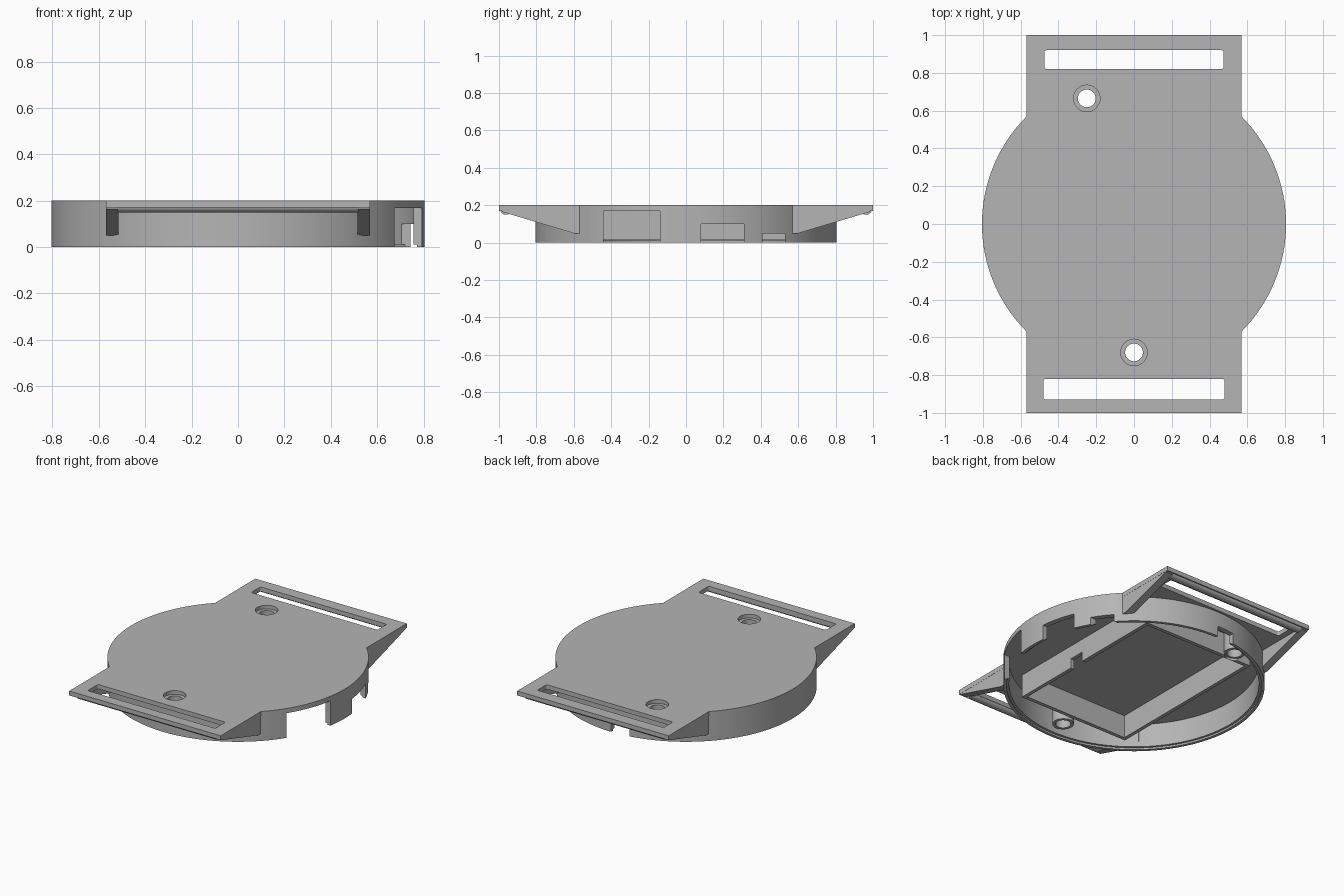
import bpy, bmesh, math

if "Cube" in bpy.data.objects:
    bpy.data.objects.remove(bpy.data.objects["Cube"], do_unlink=True)

grey = bpy.data.materials.new("plain grey")
grey.use_nodes = True
COLOUR = (0.46, 0.46, 0.46, 1)
grey.diffuse_color = COLOUR
grey.node_tree.nodes["Principled BSDF"].inputs["Base Color"].default_value = COLOUR


def prism(name, outline, lo, hi, axis="z"):
    """Extrude a flat outline: (x, y) along z, or (y, z) along x."""
    bm = bmesh.new()
    place = (lambda p: (p[0], p[1], lo)) if axis == "z" else (lambda p: (lo, p[0], p[1]))
    face = bm.faces.new([bm.verts.new(place(p)) for p in outline])
    top = bmesh.ops.extrude_face_region(bm, geom=[face])["geom"]
    move = (0, 0, hi - lo) if axis == "z" else (hi - lo, 0, 0)
    bmesh.ops.translate(bm, vec=move, verts=[v for v in top if isinstance(v, bmesh.types.BMVert)])
    bmesh.ops.recalc_face_normals(bm, faces=bm.faces)
    mesh = bpy.data.meshes.new(name)
    bm.to_mesh(mesh)
    bm.free()
    obj = bpy.data.objects.new(name, mesh)
    bpy.context.collection.objects.link(obj)
    mesh.materials.append(grey)
    return obj


def box(name, x0, x1, y0, y1, z0, z1):
    return prism(name, [(x0, y0), (x1, y0), (x1, y1), (x0, y1)], z0, z1)


def disc(name, x, y, r, z0, z1, n=48):
    ring = [(x + r * math.cos(math.tau * i / n), y + r * math.sin(math.tau * i / n)) for i in range(n)]
    return prism(name, ring, z0, z1)


def rounded(name, x0, x1, y0, y1, z0, z1, r=0.012):
    pts = []
    for cx, cy, start in ((x1 - r, y1 - r, 0), (x0 + r, y1 - r, 90), (x0 + r, y0 + r, 180), (x1 - r, y0 + r, 270)):
        for step in range(5):
            a = math.radians(start + step * 22.5)
            pts.append((cx + r * math.cos(a), cy + r * math.sin(a)))
    return prism(name, pts, z0, z1)


def boolean(target, tool, kind="DIFFERENCE"):
    mod = target.modifiers.new("cut", "BOOLEAN")
    mod.operation, mod.solver, mod.object = kind, "EXACT", tool
    bpy.context.view_layer.objects.active = target
    bpy.ops.object.modifier_apply(modifier=mod.name)
    bpy.data.objects.remove(tool, do_unlink=True)


def smooth(obj):
    bpy.ops.object.select_all(action="DESELECT")
    obj.select_set(True)
    bpy.context.view_layer.objects.active = obj
    bpy.ops.object.shade_smooth_by_angle(angle=math.radians(30))


CEILING = 0.17
TOP = 0.2
SCREWS = [(-0.25, 0.665), (0, -0.68)]

# Round cover with a hollow underside and a thin stepped rim
cover = disc("round_cover", 0, 0, 0.805, 0, TOP, 160)
boolean(cover, disc("hollow", 0, 0, 0.77, -0.1, CEILING, 160))
boolean(cover, disc("rim_step", 0, 0, 0.785, -0.1, 0.012, 160))

# Strap plate merged into the cover top
boolean(cover, box("strap_plate", -0.57, 0.57, -1, 1, CEILING, TOP), "UNION")

# Strap slots
for y0, y1, half in ((0.82, 0.92, 0.475), (-0.93, -0.82, 0.48)):
    boolean(cover, rounded("slot", -half, half, y0, y1, 0.1, 0.3))

# Connector openings in the rim
for x0, x1, y0, y1, z1 in ((0.5, 0.9, -0.44, -0.14, 0.168), (0.5, 0.9, 0.08, 0.31, 0.1),
                           (0.5, 0.9, 0.41, 0.53, 0.05), (-0.13, 0.0, 0.7, 0.9, 0.07)):
    boolean(cover, box("opening", x0, x1, y0, y1, -0.1, z1))

# Screw holes with sunken heads, and their bosses below
for i, (x, y) in enumerate(SCREWS):
    boolean(cover, disc("hole", x, y, 0.047, 0.1, 0.3))
    boolean(cover, disc("head", x, y, 0.07, TOP - 0.025, 0.3))
    boss = disc(f"screw_boss_{i + 1}", x, y, 0.066, 0.03, CEILING + 0.002)
    boolean(boss, disc("hole", x, y, 0.047, -0.1, 0.3))
    smooth(boss)
smooth(cover)

# Rectangular compartment wall under the cover
X0, X1, Y0, Y1, T = -0.38, 0.425, -0.545, 0.63, 0.025
wall = box("compartment_wall", X0 - T, X1, Y0 - T, Y1, 0.015, CEILING + 0.002)
boolean(wall, box("inside", X0, X1 - T, Y0, Y1 - T, -0.1, 0.3))
boolean(wall, box("cable_notch", X1 - 0.1, X1 + 0.1, -0.1, 0.01, -0.1, 0.08))
for x, y in SCREWS:
    boolean(wall, disc("hole", x, y, 0.06, -0.1, 0.3))

# Sloping gussets and rounded strap bars under each tab
for side, end in ((1, "back"), (-1, "front")):
    profile = [(0.57 * side, 0.05), (0.6 * side, 0.05), (0.985 * side, 0.165),
               (0.985 * side, 0.175), (0.57 * side, 0.175)]
    for x, hand in ((0.515, "left"), (-0.569, "right")):
        prism(f"{end}_{hand}_gusset", profile, x, x + 0.054, "x")
    arc = [math.radians(180 + a) for a in range(0, 181, 15)]
    bar = [(side * 0.962 + 0.03 * math.cos(a), 0.175 + 0.026 * math.sin(a)) for a in arc]
    smooth(prism(f"{end}_strap_bar", bar, -0.52, 0.52, "x"))
